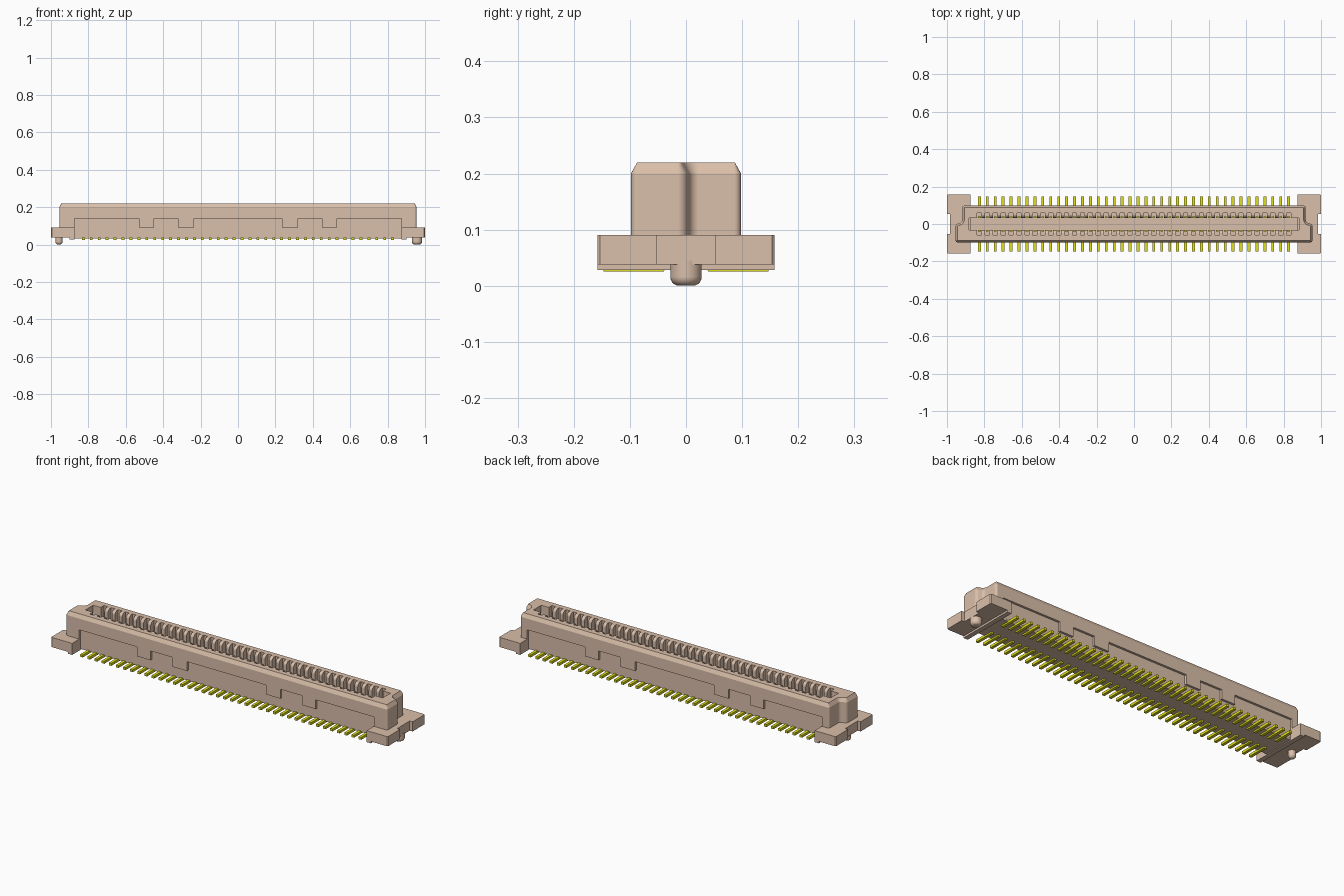
import bpy, bmesh, math
from mathutils import Vector

if "Cube" in bpy.data.objects:
    bpy.data.objects.remove(bpy.data.objects["Cube"], do_unlink=True)


def material(name, rgb, rough):
    m = bpy.data.materials.new(name)
    m.use_nodes = True
    m.diffuse_color = (*rgb, 1)
    bsdf = m.node_tree.nodes["Principled BSDF"]
    bsdf.inputs["Base Color"].default_value = (*rgb, 1)
    bsdf.inputs["Roughness"].default_value = rough
    return m


TAN = material("tan plastic", (0.70, 0.52, 0.40), 0.6)
GOLD = material("yellow metal", (0.78, 0.75, 0.01), 0.5)


def finish(name, bm, mat):
    bmesh.ops.recalc_face_normals(bm, faces=bm.faces[:])
    mesh = bpy.data.meshes.new(name)
    bm.to_mesh(mesh)
    bm.free()
    obj = bpy.data.objects.new(name, mesh)
    bpy.context.collection.objects.link(obj)
    mesh.materials.append(mat)
    return obj


def activate(obj):
    bpy.ops.object.select_all(action='DESELECT')
    obj.select_set(True)
    bpy.context.view_layer.objects.active = obj


def smooth(obj):
    activate(obj)
    bpy.ops.object.shade_smooth_by_angle(angle=math.radians(25))
    mod = obj.modifiers.new("flat faces", 'WEIGHTED_NORMAL')
    mod.keep_sharp = True


def prism(bm, points, offset, radius=0.0):
    """Extrude a closed 3D outline by offset; return the far cap."""
    verts = [bm.verts.new(p) for p in points]
    face = bm.faces.new(verts)
    if radius:
        bmesh.ops.bevel(bm, geom=verts, offset=radius, segments=4, profile=0.5,
                        affect='VERTICES')
        bm.faces.ensure_lookup_table()
        face = bm.faces[0]
    res = bmesh.ops.extrude_face_region(bm, geom=[face], use_keep_orig=True)
    moved = [g for g in res["geom"] if isinstance(g, bmesh.types.BMVert)]
    bmesh.ops.translate(bm, vec=Vector(offset), verts=moved)
    return [g for g in res["geom"] if isinstance(g, bmesh.types.BMFace)][0]


def cut(obj, bm):
    cutter = finish("cutter", bm, TAN)
    cutter.hide_render = True
    mod = obj.modifiers.new("cut", 'BOOLEAN')
    mod.operation, mod.solver, mod.object = 'DIFFERENCE', 'EXACT', cutter
    activate(obj)
    bpy.ops.object.modifier_apply(modifier=mod.name)
    bpy.data.objects.remove(cutter, do_unlink=True)


PITCH, COUNT = 0.0424, 40
PIN_X = [(i - (COUNT - 1) / 2) * PITCH for i in range(COUNT)]

# Keyed shell: wider along the front half, chamfered rim
half = [(0.955, -0.098), (0.955, -0.002), (0.918, 0.010), (0.918, 0.098)]
outline = half + [(-x, y) for x, y in reversed(half)]
bm = bmesh.new()
top = prism(bm, [(x, y, 0.042) for x, y in outline], (0, 0, 0.158), 0.012)
bmesh.ops.recalc_face_normals(bm, faces=bm.faces[:])
bmesh.ops.inset_region(bm, faces=[top], thickness=0.011, depth=0.02)
shell = finish("shell", bm, TAN)

# Mating slot with a row of contact pockets along each side
SLOT, POCKET, WIDE = 0.033, 0.06, 0.0115
edge = [(-0.883, SLOT)]
for x in PIN_X:
    edge += [(x - WIDE, SLOT), (x - WIDE, POCKET), (x + WIDE, POCKET), (x + WIDE, SLOT)]
edge.append((0.883, SLOT))
comb = edge + [(x, -y) for x, y in reversed(edge)]
bm = bmesh.new()
prism(bm, [(x, y, 0.06) for x, y in comb], (0, 0, 0.3))
cut(shell, bm)

# Rounded lead-in on the ribs between the pockets
R, TOP = 0.02, 0.2205
arc = [(SLOT + R * (1 - math.cos(a)), TOP - R * (1 - math.sin(a)))
       for a in (i * math.pi / 8 for i in range(5))]
lead = [(SLOT - 0.003, TOP - R)] + arc + [(SLOT + R, 0.24), (SLOT - 0.003, 0.24)]
reach = PIN_X[-1] + WIDE - 0.002
for s in (-1, 1):
    bm = bmesh.new()
    prism(bm, [(-reach, s * y, z) for y, z in lead], (2 * reach, 0, 0))
    cut(shell, bm)

# Recessed lower side panels, leaving tabs that hang down
step = [(-0.875, 0.0), (-0.875, 0.14)]
for a, b in ((-0.53, -0.45), (-0.32, -0.235), (0.235, 0.32), (0.45, 0.53)):
    step += [(a, 0.14), (a, 0.09), (b, 0.09), (b, 0.14)]
step += [(0.875, 0.14), (0.875, 0.0)]
for s in (-1, 1):
    bm = bmesh.new()
    prism(bm, [(x, s * 0.086, z) for x, z in step], (0, s * 0.1, 0))
    cut(shell, bm)
smooth(shell)

# Floor under the shell
bm = bmesh.new()
prism(bm, [(-0.885, -0.0855, 0.033), (0.885, -0.0855, 0.033),
           (0.885, 0.0855, 0.033), (-0.885, 0.0855, 0.033)], (0, 0, 0.025))
finish("floor", bm, TAN)

# Mounting ears with a notched outer edge, bottom rib and locating peg
ear = [(0.875, -0.158), (0.995, -0.158), (1.0, -0.153), (1.0, -0.053), (0.983, -0.053),
       (0.983, 0.053), (1.0, 0.053), (1.0, 0.153), (0.995, 0.158), (0.875, 0.158)]
rib = [(0.875, -0.158), (0.9, -0.158), (0.9, 0.158), (0.875, 0.158)]
for side, s, r in (("left", 1, 0.028), ("right", -1, 0.019)):
    bm = bmesh.new()
    prism(bm, [(s * x, y, 0.038) for x, y in ear], (0, 0, 0.052))
    finish(side + "_ear", bm, TAN)
    bm = bmesh.new()
    prism(bm, [(s * x, y, 0.028) for x, y in rib], (0, 0, 0.012))
    finish(side + "_rib", bm, TAN)

    bm = bmesh.new()
    bmesh.ops.create_cone(bm, cap_ends=True, segments=32, radius1=r, radius2=r, depth=0.045)
    bmesh.ops.translate(bm, vec=(s * 0.957, 0, 0.0225), verts=bm.verts[:])
    rim = [e for e in bm.edges if all(v.co.z < 0.001 for v in e.verts)]
    bmesh.ops.bevel(bm, geom=rim, offset=0.016, segments=5, profile=0.5, affect='EDGES')
    smooth(finish(side + "_peg", bm, TAN))

# Contacts: flat solder tail outside, slim blade low down at the slot edge
blade = [(0.04, 0.025), (0.147, 0.025), (0.147, 0.038), (0.045, 0.038), (0.039, 0.048),
         (0.039, 0.13), (0.031, 0.13), (0.031, 0.042)]
for row, s in (("front", -1), ("back", 1)):
    bm = bmesh.new()
    for x in PIN_X:
        prism(bm, [(x - 0.0075, s * y, z) for y, z in blade], (0.015, 0, 0))
    finish(row + "_contacts", bm, GOLD)
